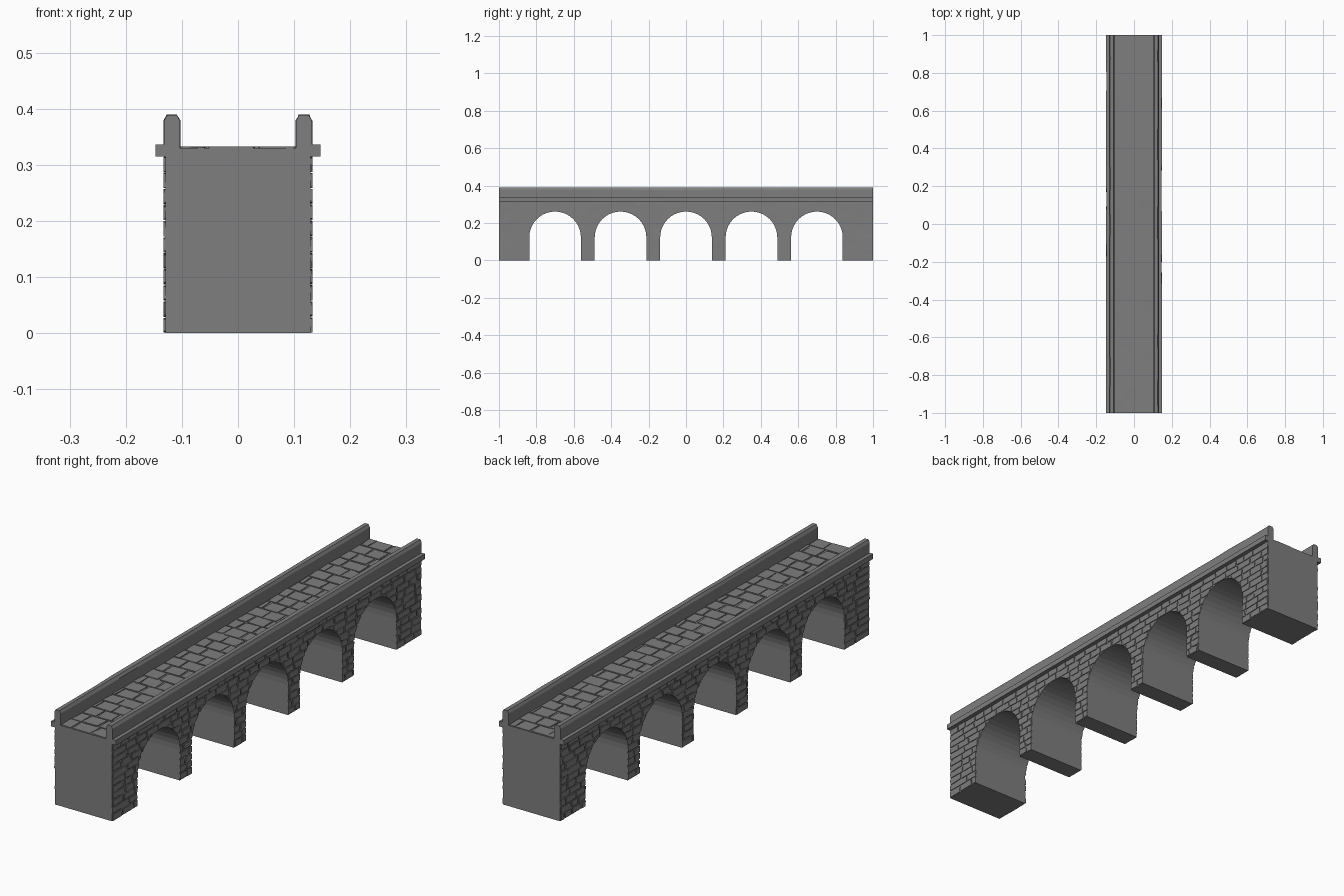
import bpy, bmesh, math, random
from mathutils import Vector

if "Cube" in bpy.data.objects:
    bpy.data.objects.remove(bpy.data.objects["Cube"])

random.seed(7)
HALF_W, BASE_W = 0.133, 0.1295       # outer stone face, mortar face
DECK, BASE_DECK = 0.333, 0.330
ARCH_R, SPRING = 0.138, 0.123
ARCHES = [-0.70, -0.35, 0.0, 0.35, 0.70]

stone = bpy.data.materials.new("grey stone")
stone.diffuse_color = (0.21, 0.21, 0.21, 1)
stone.use_nodes = True
stone.node_tree.nodes["Principled BSDF"].inputs["Base Color"].default_value = stone.diffuse_color


def make_object(name, bm):
    bmesh.ops.recalc_face_normals(bm, faces=bm.faces)
    me = bpy.data.meshes.new(name)
    bm.to_mesh(me)
    bm.free()
    me.materials.append(stone)
    ob = bpy.data.objects.new(name, me)
    bpy.context.collection.objects.link(ob)
    return ob


def loft(bm, rings):
    """Skin a list of closed rings and cap both ends."""
    vs = [[bm.verts.new(p) for p in ring] for ring in rings]
    n = len(vs[0])
    for a, b in zip(vs, vs[1:]):
        for i in range(n):
            bm.faces.new((a[i], a[(i + 1) % n], b[(i + 1) % n], b[i]))
    bm.faces.new(vs[0])
    bm.faces.new(vs[-1])


def arch_points(cy, foot, steps=20):
    pts = [(cy - ARCH_R, foot)]
    for i in range(steps + 1):
        a = math.pi - math.pi * i / steps
        pts.append((cy + ARCH_R * math.cos(a), SPRING + ARCH_R * math.sin(a)))
    return pts + [(cy + ARCH_R, foot)]


def block(bm, origin, u, v, n, u0, u1, v0, v1, depth):
    """Rough stone: a block in the u/v plane with uneven corners and face."""
    j = lambda s: random.uniform(-s, s)
    corners = [(a + j(0.003), b + j(0.002)) for a, b in
               ((u0, v0), (u1, v0), (u1, v1), (u0, v1))]
    rings = []
    for top in (False, True):
        rings.append([origin + u * a + v * b +
                      n * ((depth - random.uniform(0, 0.0009)) if top else -0.004)
                      for a, b in corners])
    loft(bm, rings)


def courses(total, size, spread):
    """Random cuts of a length into stones."""
    cuts = [0.0]
    while total - cuts[-1] > size * 1.5:
        cuts.append(cuts[-1] + size + random.uniform(-spread, spread))
    return cuts + [total]


X, Y, Z = Vector((1, 0, 0)), Vector((0, 1, 0)), Vector((0, 0, 1))

# Arched core of the bridge
outline = [(-1, 0)]
for cy in ARCHES:
    outline += arch_points(cy, 0)
outline += [(1, 0), (1, BASE_DECK), (-1, BASE_DECK)]
bm = bmesh.new()
loft(bm, [[(x, y, z) for y, z in outline] for x in (-BASE_W, BASE_W)])
make_object("arched_body", bm)

# Temporary cutter in the shape of the five openings
bm = bmesh.new()
for cy in ARCHES:
    loft(bm, [[(x, y, z) for y, z in arch_points(cy, -0.1)] for x in (-0.3, 0.3)])
cutter = make_object("arch_cutter", bm)
cutter.hide_render = True

# Stonework on both side walls
for side, name in ((1, "right_wall_stones"), (-1, "left_wall_stones")):
    bm = bmesh.new()
    rows = 11
    h = 0.315 / rows
    for r in range(rows):
        shift = random.uniform(0, 0.04)
        cuts = courses(2.0, 0.066, 0.018)
        cuts = [0] + [min(c + shift, 2.0) for c in cuts[1:-1]] + [2.0]
        for a, b in zip(cuts, cuts[1:]):
            if b - a < 0.012:
                continue
            lo = 0.0 if a == 0 else 0.0035
            hi = 0.0 if b == 2 else 0.0035
            block(bm, Vector((side * BASE_W, -1, 0)), Y, Z, X * side,
                  max(a + lo, 0.003), min(b - hi, 1.997),
                  r * h + 0.0025, (r + 1) * h - 0.0025, HALF_W - BASE_W)
    ob = make_object(name, bm)
    mod = ob.modifiers.new("openings", 'BOOLEAN')
    mod.operation, mod.solver, mod.object = 'DIFFERENCE', 'EXACT', cutter
    dg = bpy.context.evaluated_depsgraph_get()
    cut_mesh = bpy.data.meshes.new_from_object(ob.evaluated_get(dg))
    ob.modifiers.clear()
    ob.data = cut_mesh
bpy.data.objects.remove(cutter)

# Paving stones across the roadway
bm = bmesh.new()
rows = 30
d = 2.0 / rows
for r in range(rows):
    edge = random.uniform(-0.02, 0.02)
    cuts = [-0.104, -0.045 + edge, 0.03 + edge + random.uniform(-0.02, 0.02), 0.104]
    if r % 2:
        cuts = [-0.104, -0.075 + edge, 0.0 + edge, 0.07 + edge, 0.104]
    for a, b in zip(cuts, cuts[1:]):
        block(bm, Vector((0, -1, BASE_DECK)), X, Y, Z, a + 0.003, b - 0.003,
              r * d + 0.003, (r + 1) * d - 0.003, DECK - BASE_DECK)
make_object("roadway_paving", bm)

# Parapets with chamfered tops and slightly worn lengths, plus side ledges
parapet = [(0.103, 0.325), (0.103, 0.378), (0.109, 0.389), (0.126, 0.389),
           (0.132, 0.378), (0.132, 0.325)]
ledge = [(0.128, 0.315), (0.147, 0.315), (0.147, 0.336), (0.128, 0.336)]
for side, label in ((1, "right"), (-1, "left")):
    for part, profile, wear in (("parapet", parapet, 0.0009), ("ledge", ledge, 0.0004)):
        bm = bmesh.new()
        rings = []
        for i in range(17):
            y = -1 + i / 8
            w = wear if 0 < i < 16 else 0
            rings.append([(side * (x + random.uniform(-w, w)), y,
                           z + random.uniform(-w, w)) for x, z in profile])
        loft(bm, rings)
        make_object(label + "_" + part, bm)
